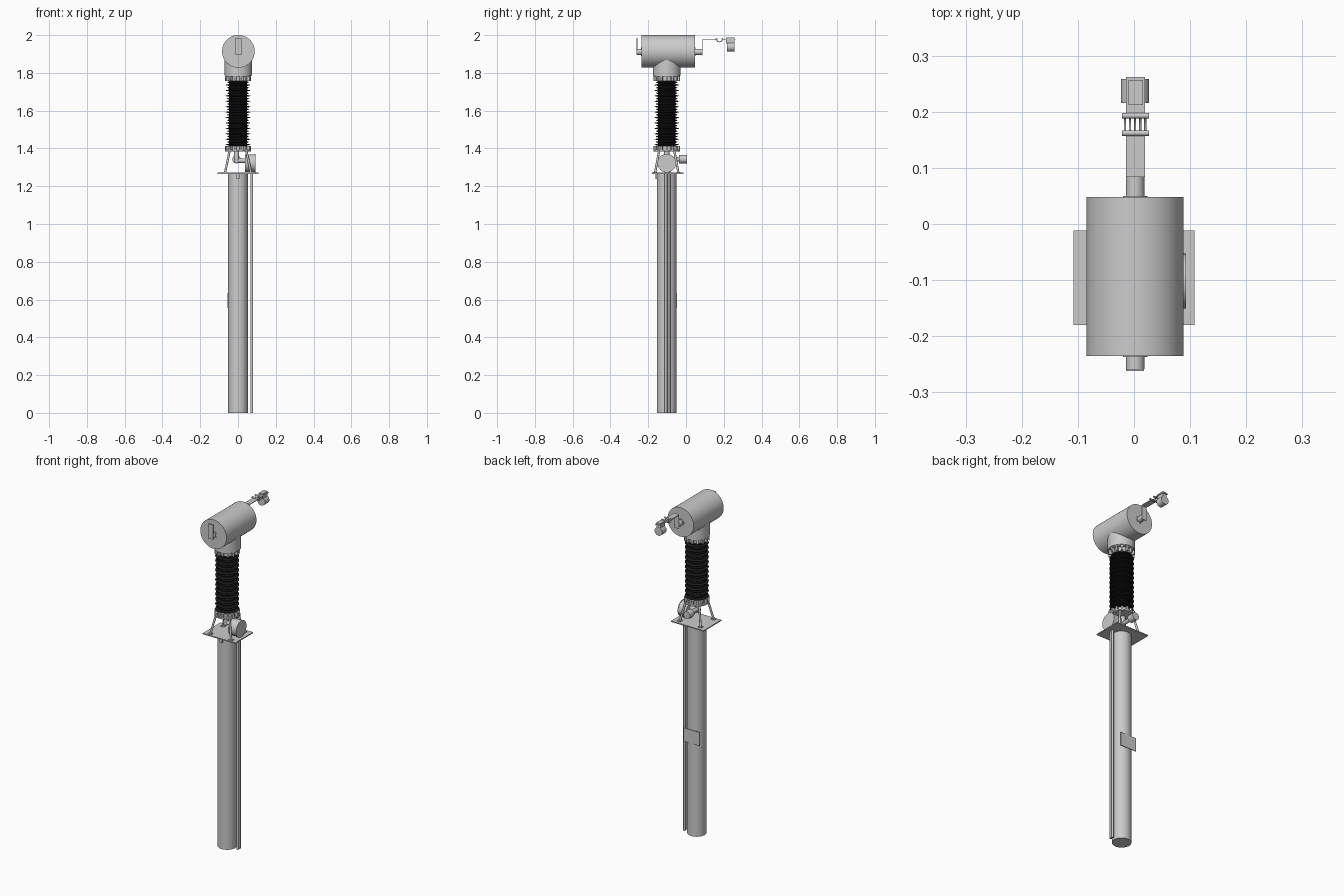
import bpy, bmesh, math
from mathutils import Vector

if "Cube" in bpy.data.objects:
    bpy.data.objects.remove(bpy.data.objects["Cube"])

CY = -0.102   # y of the post axis
HX = 0.002    # x of the head axis
HZ = 1.914    # z of the head axis


def finish(ob, name, smooth=True):
    ob.name = name
    if smooth:
        bpy.ops.object.select_all(action='DESELECT')
        ob.select_set(True)
        bpy.context.view_layer.objects.active = ob
        bpy.ops.object.shade_smooth_by_angle(angle=math.radians(35))
    return ob


def rod(name, a, b, r, n=32):
    a, b = Vector(a), Vector(b)
    bpy.ops.mesh.primitive_cylinder_add(vertices=n, radius=r, depth=(b - a).length, location=(a + b) / 2)
    ob = bpy.context.object
    ob.rotation_euler = (b - a).to_track_quat('Z', 'Y').to_euler()
    return finish(ob, name)


def box(name, lo, hi, turn=0):
    lo, hi = Vector(lo), Vector(hi)
    bpy.ops.mesh.primitive_cube_add(size=1, location=(lo + hi) / 2, rotation=(0, 0, turn))
    ob = bpy.context.object
    ob.scale = hi - lo
    return finish(ob, name, False)


def lathe(name, profile, n=40):
    bm = bmesh.new()
    rings = []
    for r, z in profile:
        rings.append([bm.verts.new((r * math.cos(2 * math.pi * i / n), r * math.sin(2 * math.pi * i / n), z))
                      for i in range(n)])
    for p, q in zip(rings, rings[1:]):
        for i in range(n):
            j = (i + 1) % n
            bm.faces.new((p[i], p[j], q[j], q[i]))
    bm.faces.new(rings[0][::-1])
    bm.faces.new(rings[-1])
    me = bpy.data.meshes.new(name)
    bm.to_mesh(me)
    bm.free()
    ob = bpy.data.objects.new(name, me)
    bpy.context.collection.objects.link(ob)
    ob.location = (0, CY, 0)
    return finish(ob, name)


def tube(name, pts, r):
    cu = bpy.data.curves.new(name, 'CURVE')
    cu.dimensions = '3D'
    cu.bevel_depth = r
    cu.bevel_resolution = 2
    sp = cu.splines.new('POLY')
    sp.points.add(len(pts) - 1)
    for p, c in zip(sp.points, pts):
        p.co = (*c, 1)
    ob = bpy.data.objects.new(name, cu)
    bpy.context.collection.objects.link(ob)
    return ob


# Post, cable pipes, sign and earthing tab
rod("post", (0, CY, 0), (0, CY, 1.268), 0.052, 48)
for k, y in enumerate((-0.106, -0.09)):
    rod(f"cable_pipe_{k}", (0.073, y, 0), (0.073, y, 1.29), 0.007, 16)
box("sign_plate", (-0.055, -0.051, 0.555), (0.05, -0.047, 0.635))
box("earthing_tab", (-0.009, -0.162, 1.238), (0.009, -0.15, 1.268))

# Base plate and splayed legs
box("base_plate", (-0.108, -0.18, 1.266), (0.108, -0.012, 1.272))
for sx in (-1, 1):
    for sy in (-1, 1):
        rod("support_leg", (sx * 0.069, CY + sy * 0.062, 1.27), (sx * 0.044, CY + sy * 0.04, 1.388), 0.006, 12)
        box("leg_foot", (sx * 0.069 - 0.011, CY + sy * 0.062 - 0.011, 1.272),
            (sx * 0.069 + 0.011, CY + sy * 0.062 + 0.011, 1.276))

# Terminal drum and small gland between the legs
rod("terminal_drum", (0.038, CY, 1.322), (0.088, CY, 1.322), 0.047, 48)
rod("terminal_drum_lid", (0.088, CY, 1.322), (0.093, CY, 1.322), 0.049, 48)
rod("drum_link", (-0.02, CY, 1.335), (0.04, CY, 1.335), 0.012, 20)
rod("gland_link", (-0.008, CY, 1.343), (-0.008, -0.035, 1.343), 0.011, 20)
rod("gland_cap", (-0.008, -0.036, 1.343), (-0.008, 0.005, 1.343), 0.022, 32)
rod("under_flange_stub", (-0.008, CY, 1.322), (-0.008, CY, 1.39), 0.014, 20)

# Black ribbed insulator with alternating sheds
profile = [(0.047, 1.405)]
count = 24
for i in range(count):
    z = 1.42 + i * (0.33 / (count - 1))
    r = 0.065 if i % 2 == 0 else 0.057
    profile += [(0.047, z - 0.005), (r, z - 0.001), (r, z + 0.001), (0.047, z + 0.005)]
profile.append((0.047, 1.765))
insulator = lathe("insulator", profile)
black = bpy.data.materials.new("black_rubber")
black.diffuse_color = (0.01, 0.01, 0.01, 1)
black.use_nodes = True
black.node_tree.nodes["Principled BSDF"].inputs["Base Color"].default_value = black.diffuse_color
insulator.data.materials.append(black)

# Ribbed flanges at both ends of the insulator
def flange(name, z0, z1, lip):
    lathe(name + "_collar", [(0.055, z0), (0.055, z1)])
    lathe(name + "_lip", [(0.07, lip), (0.07, lip + 0.008)])
    for i in range(14):
        a = 2 * math.pi * i / 14
        cx, cy = 0.061 * math.cos(a), CY + 0.061 * math.sin(a)
        box(name + "_rib", (cx - 0.009, cy - 0.005, z0), (cx + 0.009, cy + 0.005, z1), a)


flange("lower_flange", 1.384, 1.412, 1.384)
flange("upper_flange", 1.756, 1.79, 1.78)

# Head: vertical neck and horizontal tank
rod("head_neck", (HX, CY, 1.785), (HX, CY, 1.90), 0.073, 48)
rod("head_tank", (HX, -0.235, HZ), (HX, 0.048, HZ), 0.0865, 64)
for name, y0, y1 in (("front", -0.237, -0.234), ("rear", 0.047, 0.05)):
    rod(name + "_collar", (HX, y0, 1.912), (HX, y1, 1.912), 0.022)

# Front terminal
rod("front_terminal", (HX, -0.258, 1.911), (HX, -0.235, 1.911), 0.0165)
box("front_terminal_plate", (HX - 0.016, -0.262, 1.896), (HX + 0.016, -0.258, 1.984))

# Rear terminal and bent strip
rod("rear_terminal", (HX, 0.048, 1.911), (HX, 0.085, 1.911), 0.0165)
box("rear_terminal_plate", (HX - 0.016, 0.084, 1.893), (HX + 0.016, 0.088, 1.977))
box("rear_strip", (HX - 0.016, 0.084, 1.973), (HX + 0.018, 0.162, 1.977))

# Flexible link: two bars joined by hanging wires
for y in (0.162, 0.193):
    rod("link_bar", (HX - 0.023, y, 1.979), (HX + 0.025, y, 1.979), 0.005, 16)
for k in range(5):
    x = HX - 0.018 + k * 0.009
    tube("link_wire", [(x, 0.1775 - 0.0155 * math.cos(t * math.pi / 10),
                        1.979 - 0.015 * math.sin(t * math.pi / 10)) for t in range(11)], 0.002)

# End strip and line clamp
box("end_strip", (HX - 0.016, 0.19, 1.976), (HX + 0.018, 0.262, 1.98))
box("clamp_cheek", (HX - 0.012, 0.212, 1.955), (HX + 0.014, 0.257, 1.988))
rod("line_clamp", (HX, 0.216, 1.938), (HX, 0.258, 1.938), 0.025, 32)
